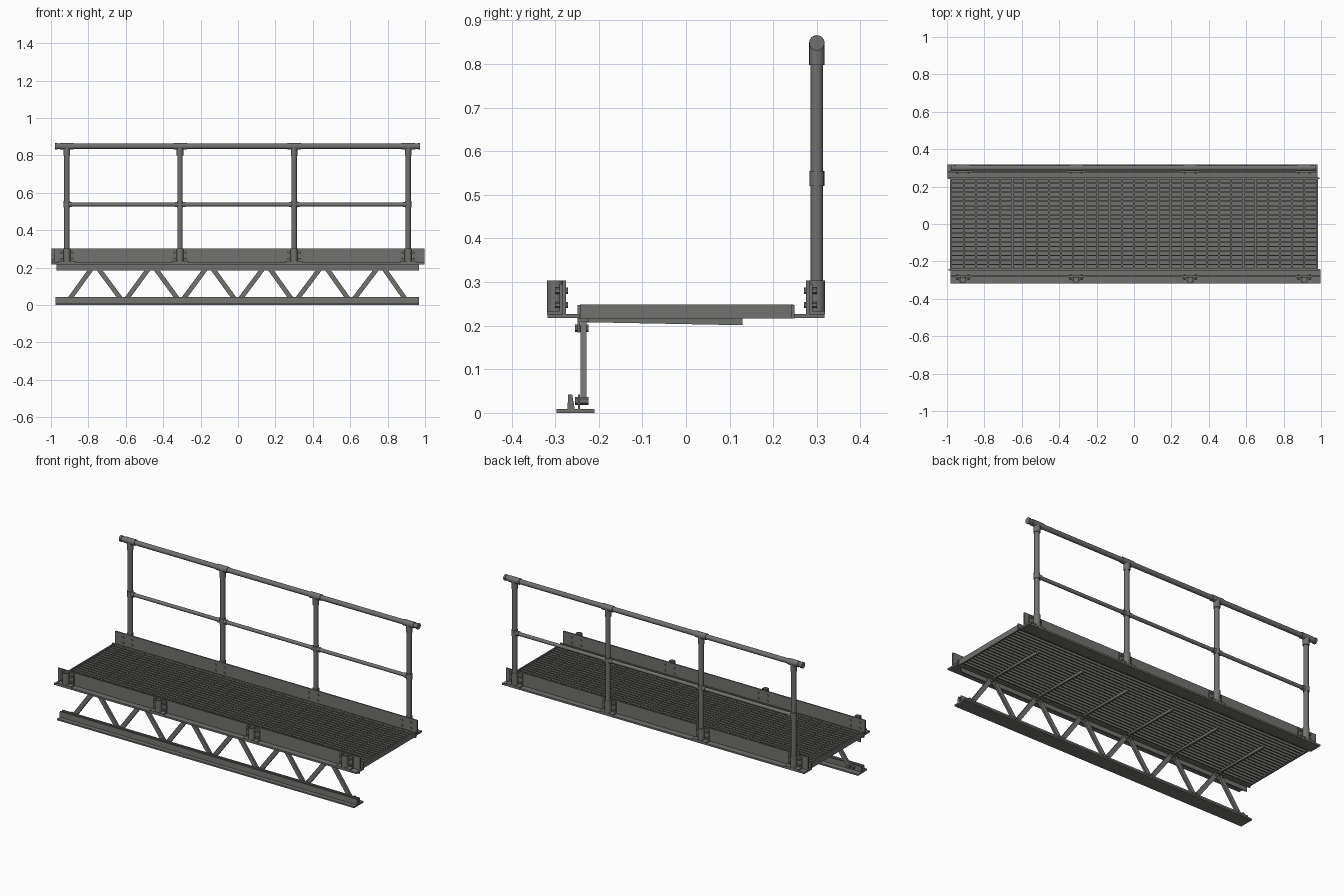
import bpy, bmesh, math
from mathutils import Vector, Matrix

if "Cube" in bpy.data.objects:
    bpy.data.objects.remove(bpy.data.objects["Cube"])

steel = bpy.data.materials.new("galvanised grey")
steel.diffuse_color = (0.165, 0.165, 0.157, 1)
steel.use_nodes = True
steel.node_tree.nodes["Principled BSDF"].inputs["Base Color"].default_value = steel.diffuse_color


class Part:
    """Collects boxes, tubes and profiles into one named object."""
    def __init__(self, name):
        self.name, self.bm = name, bmesh.new()

    def box(self, x0, x1, y0, y1, z0, z1):
        m = Matrix.Translation(((x0 + x1) / 2, (y0 + y1) / 2, (z0 + z1) / 2))
        m = m @ Matrix.Diagonal((x1 - x0, y1 - y0, z1 - z0, 1))
        bmesh.ops.create_cube(self.bm, size=1, matrix=m)

    def rod(self, a, b, r, n=16):
        a, b = Vector(a), Vector(b)
        d = b - a
        m = Matrix.Translation((a + b) / 2) @ d.to_track_quat('Z', 'Y').to_matrix().to_4x4()
        bmesh.ops.create_cone(self.bm, cap_ends=True, segments=n, radius1=r,
                              radius2=r, depth=d.length, matrix=m)

    def bar(self, a, b, w, t):
        # flat bar between two points in the xz plane, thickness t along y
        a, b = Vector(a), Vector(b)
        d = (b - a).normalized()
        m = Matrix((d, (0, 1, 0), d.cross(Vector((0, 1, 0))))).transposed().to_4x4()
        m = Matrix.Translation((a + b) / 2) @ m @ Matrix.Diagonal(((b - a).length, t, w, 1))
        bmesh.ops.create_cube(self.bm, size=1, matrix=m)

    def extrude(self, pts, vec):
        vs = [self.bm.verts.new(p) for p in pts]
        f = self.bm.faces.new(vs)
        out = bmesh.ops.extrude_face_region(self.bm, geom=[f])["geom"]
        bmesh.ops.translate(self.bm, vec=vec,
                            verts=[v for v in out if isinstance(v, bmesh.types.BMVert)])

    def ring(self, c, r0, r1, h, n=16):
        # open vertical sleeve
        rows = []
        for r, z in ((r0, 0), (r1, 0), (r1, h), (r0, h)):
            rows.append([self.bm.verts.new((c[0] + r * math.cos(2 * math.pi * i / n),
                         c[1] + r * math.sin(2 * math.pi * i / n), c[2] + z)) for i in range(n)])
        for k in range(4):
            a, b = rows[k], rows[(k + 1) % 4]
            for i in range(n):
                j = (i + 1) % n
                self.bm.faces.new((a[i], a[j], b[j], b[i]))

    def done(self, smooth=False):
        bmesh.ops.recalc_face_normals(self.bm, faces=self.bm.faces)
        me = bpy.data.meshes.new(self.name)
        self.bm.to_mesh(me)
        self.bm.free()
        me.materials.append(steel)
        ob = bpy.data.objects.new(self.name, me)
        bpy.context.collection.objects.link(ob)
        if smooth:
            bpy.ops.object.select_all(action='DESELECT')
            ob.select_set(True)
            bpy.context.view_layer.objects.active = ob
            bpy.ops.object.shade_smooth_by_angle(angle=math.radians(40))


POSTS = [-0.915, -0.31, 0.30, 0.91]
TOPS = [-0.765 + 0.3055 * i for i in range(6)]
FEET = [-0.915 + 0.304 * i for i in range(7)]

# walkway grating: bearing bars, cross rods, web sheet
g = Part("deck_grating")
g.box(-0.975, 0.975, -0.24, 0.243, 0.230, 0.234)
for i in range(21):
    y = -0.24 + i * 0.0241
    g.box(-0.978, 0.978, y - 0.003, y + 0.003, 0.217, 0.245)
for i in range(29):
    x = -0.91 + i * 0.065
    g.box(x - 0.005, x + 0.005, -0.24, 0.243, 0.234, 0.243)
g.done()

# end strips and side strips framing the deck
f = Part("deck_frame")
for s in (-1, 1):
    f.box(s * 0.98 - 0.004, s * 0.98 + 0.004, -0.243, 0.246, 0.216, 0.248)
    f.box(-0.992, 0.992, s * 0.245 - 0.004, s * 0.245 + 0.004, 0.216, 0.247)
f.done()

# side ledges with kick boards, mirrored front and back
for name, s in (("front", -1), ("back", 1)):
    k = Part(name + "_kick_board")
    off = -0.008 * s
    prof = [(0.244, 0.217), (0.318, 0.217), (0.318, 0.227), (0.283, 0.227),
            (0.283, 0.303), (0.275, 0.303), (0.275, 0.227), (0.244, 0.227)]
    k.extrude([(-0.988 + off, s * y, z) for y, z in prof], (1.976, 0, 0))
    k.done()
    # post sockets: sleeve, ears, base plate and bolts
    c = Part(name + "_post_sockets")
    for x in POSTS:
        c.ring((x, s * 0.300, 0.225), 0.0145, 0.0185, 0.078)
        y0, y1 = sorted((s * 0.281, s * 0.290))
        c.box(x - 0.043, x - 0.014, y0, y1, 0.227, 0.296)
        c.box(x + 0.014, x + 0.043, y0, y1, 0.227, 0.296)
        y0, y1 = sorted((s * 0.281, s * 0.319))
        c.box(x - 0.045, x + 0.045, y0, y1, 0.225, 0.234)
        for dx in (-0.03, 0.03):
            for z in (0.247, 0.28):
                c.rod((x + dx, s * 0.270, z), (x + dx, s * 0.300, z), 0.007, 6)
    c.done(True)

# handrail on the back side
Y = 0.30
p = Part("handrail_posts")
for x in POSTS:
    p.rod((x, Y, 0.222), (x, Y, 0.848), 0.0142)
p.done(True)
r = Part("top_rail")
r.rod((-0.976, Y, 0.848), (0.972, Y, 0.848), 0.0142)
r.done(True)
m = Part("middle_rail")
m.rod((POSTS[0], Y, 0.537), (POSTS[-1], Y, 0.537), 0.0105)
m.done(True)
t = Part("rail_fittings")
for i, x in enumerate(POSTS):
    t.rod((x - 0.036, Y, 0.848), (x + 0.036, Y, 0.848), 0.0178)
    t.rod((x, Y, 0.798), (x, Y, 0.848), 0.0178)
    t.rod((x, Y, 0.520), (x, Y, 0.555), 0.0172)
    t.rod((x - (0.028 if i > 0 else 0), Y, 0.537),
          (x + (0.028 if i < 3 else 0), Y, 0.537), 0.0142)
for x0, x1 in ((-0.978, -0.966), (0.962, 0.974)):
    t.rod((x0, Y, 0.848), (x1, Y, 0.848), 0.0175)
t.done(True)

# truss chords under the front edge
c = Part("truss_top_chord")
c.box(-0.97, 0.967, -0.249, -0.243, 0.184, 0.217)
c.box(-0.97, 0.967, -0.249, -0.222, 0.209, 0.217)
c.done()
b = Part("truss_bottom_chord")
b.box(-0.977, 0.968, -0.297, -0.210, 0.0, 0.009)
b.extrude([(-0.977, y, z) for y, z in ((-0.272, 0.008), (-0.255, 0.008),
          (-0.261, 0.042), (-0.270, 0.042))], (1.945, 0, 0))
b.box(-0.977, 0.968, -0.248, -0.243, 0.008, 0.042)
b.done()

# zigzag truss web with bolts at the nodes
w = Part("truss_web")
for i, x in enumerate(TOPS):
    for fx, s in ((FEET[i], -1), (FEET[i + 1], 1)):
        w.bar((fx - s * 0.012, -0.235, 0.028), (x + s * 0.012, -0.235, 0.203), 0.025, 0.013)
w.done()
n = Part("truss_bolts")
for xs, z in ((TOPS, 0.194), (FEET, 0.027)):
    for x in xs:
        for dx in (-0.014, 0.014):
            n.rod((x + dx, -0.254, z), (x + dx, -0.223, z), 0.009, 6)
n.done()

# slim sloping struts below the deck
u = Part("under_deck_struts")
for x in TOPS:
    u.extrude([(x - 0.006, y, z) for y, z in ((-0.24, 0.208), (0.13, 0.201),
              (0.13, 0.217), (-0.24, 0.217))], (0.012, 0, 0))
u.done()
